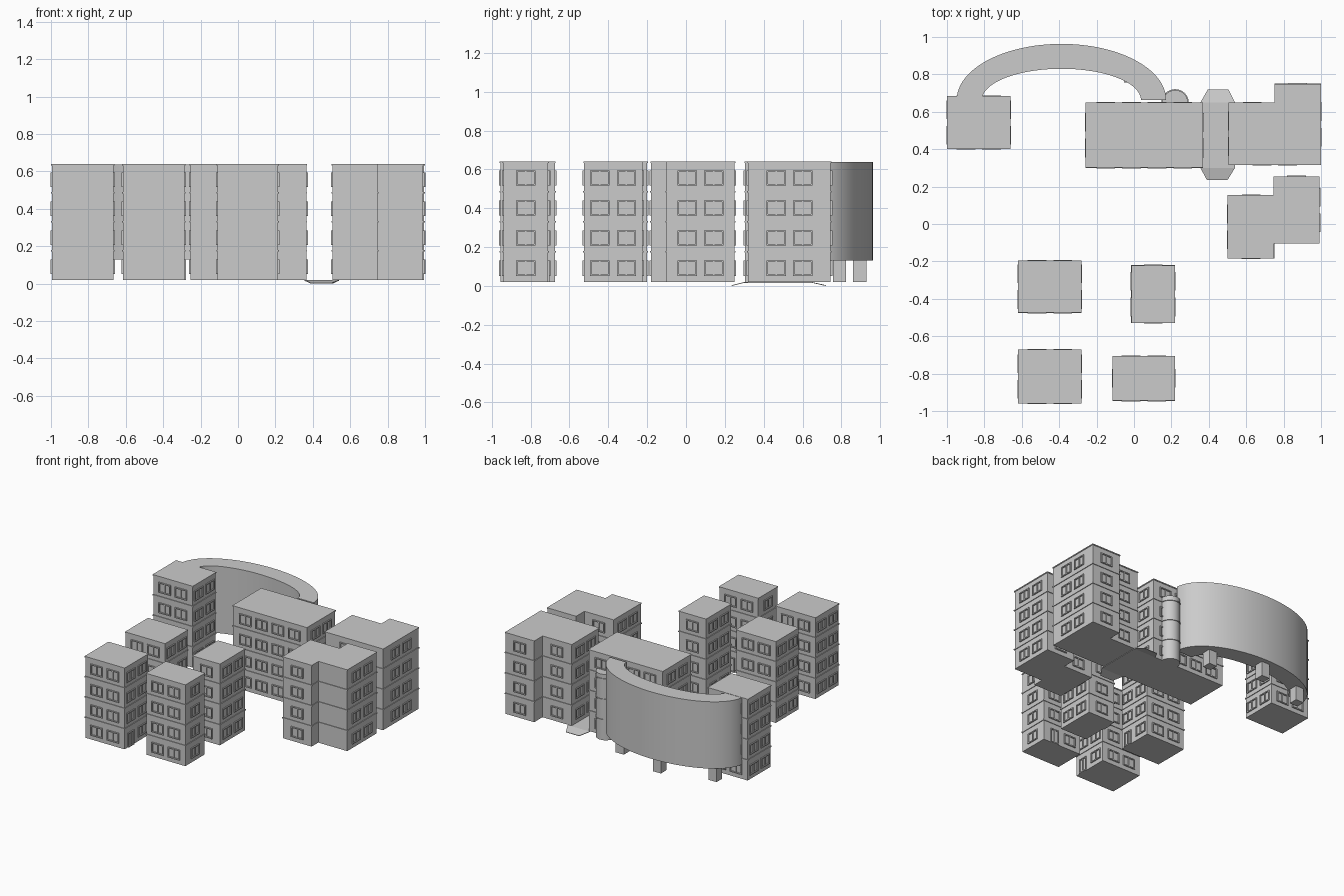
import bpy, bmesh
from math import sin, cos, pi
from mathutils import Vector, Matrix

if "Cube" in bpy.data.objects:
    bpy.data.objects.remove(bpy.data.objects["Cube"])

Z0, Z1 = 0.02, 0.64
FLOOR = (Z1 - Z0) / 4
UP = Vector((0, 0, 1))


def finish(bm, name, smooth=False):
    bmesh.ops.recalc_face_normals(bm, faces=bm.faces)
    me = bpy.data.meshes.new(name)
    bm.to_mesh(me)
    bm.free()
    ob = bpy.data.objects.new(name, me)
    bpy.context.collection.objects.link(ob)
    if smooth:
        bpy.context.view_layer.objects.active = ob
        ob.select_set(True)
        bpy.ops.object.shade_smooth_by_angle()
        ob.select_set(False)
    return ob


def box(bm, c, t, n, size):
    """Box with size along wall direction t, outward normal n and z."""
    m = Matrix((t * size[0], n * size[1], UP * size[2])).transposed().to_4x4()
    bmesh.ops.create_cube(bm, size=1, matrix=Matrix.Translation(c) @ m)


def prism(bm, pts, z0, z1):
    lo = [bm.verts.new((p[0], p[1], z0)) for p in pts]
    hi = [bm.verts.new((p[0], p[1], z1)) for p in pts]
    n = len(pts)
    bm.faces.new(lo[::-1])
    bm.faces.new(hi)
    for i in range(n):
        j = (i + 1) % n
        bm.faces.new((lo[i], lo[j], hi[j], hi[i]))


def edges(pts):
    """Yield start, direction, outward normal, length for a CCW outline."""
    for i, p in enumerate(pts):
        a, b = Vector((*p, 0)), Vector((*pts[(i + 1) % len(pts)], 0))
        t = (b - a).normalized()
        yield a, t, t.cross(UP), (b - a).length


def offset(pts, d):
    ns = [e[2] for e in edges(pts)]
    return [(p[0] + d * (ns[i - 1].x + ns[i].x), p[1] + d * (ns[i - 1].y + ns[i].y))
            for i, p in enumerate(pts)]


def window(bm, c, t, n, w=0.1, h=0.078):
    f, d = 0.008, 0.016
    for s in (-1, 1):
        box(bm, c + t * s * (w - f) / 2, t, n, (f, d, h))
        box(bm, c + UP * s * (h - f) / 2, t, n, (w - 2 * f, d, f))
    box(bm, c, t, n, (f, d * 0.8, h - 2 * f))


def building(name, pts, blank=(), door=None):
    pts = offset(pts, -0.005)
    bm = bmesh.new()
    prism(bm, pts, Z0, Z1 - 0.008)
    finish(bm, name + "_walls")
    # roof slab and floor bands
    bm = bmesh.new()
    prism(bm, offset(pts, 0.004), Z1 - 0.008, Z1)
    for k in (1, 2, 3):
        z = Z0 + k * FLOOR
        prism(bm, offset(pts, 0.005), z - 0.004, z + 0.004)
    finish(bm, name + "_roof_and_bands")
    # window frames
    bm = bmesh.new()
    for i, (a, t, n, length) in enumerate(edges(pts)):
        if i in blank or length < 0.16:
            continue
        count = 1 if length < 0.255 else 2 if length < 0.5 else 4
        for k in range(4):
            for j in range(count):
                c = a + t * (length / 2 + (j - (count - 1) / 2) * 0.137)
                c.z = Z0 + (k + 0.46) * FLOOR
                if i == door and k == 0 and j == 0:
                    c.z = Z0 + 0.055
                    window(bm, c, t, n, 0.07, 0.11)
                else:
                    window(bm, c, t, n)
    finish(bm, name + "_windows")


def rect(x0, x1, y0, y1):
    return [(x0, y0), (x1, y0), (x1, y1), (x0, y1)]


# Rectangular blocks
building("northwest_block", rect(-1.0, -0.66, 0.40, 0.685))
building("main_block", rect(-0.26, 0.37, 0.30, 0.65))
building("west_block", rect(-0.62, -0.28, -0.475, -0.195), door=1)
building("southwest_block", rect(-0.62, -0.28, -0.96, -0.67), door=1)
building("centre_block", rect(-0.015, 0.22, -0.53, -0.22), door=3)
building("south_block", rect(-0.115, 0.22, -0.945, -0.705), door=2)

# Stepped blocks
building("northeast_block", [(0.505, 0.315), (1.0, 0.315), (1.0, 0.75),
                             (0.75, 0.75), (0.75, 0.65), (0.505, 0.65)])
building("east_block", [(0.50, -0.185), (0.75, -0.185), (0.75, -0.105), (0.993, -0.105),
                        (0.993, 0.255), (0.745, 0.255), (0.745, 0.155), (0.50, 0.155)],
         blank=(2,))

# Curved raised wing
bm = bmesh.new()
N = 48
CX, CY = -0.388, 0.663
arc = [(CX + 0.56 * cos(pi * i / N), CY + 0.30 * sin(pi * i / N)) for i in range(N + 1)]
arc += [(CX + 0.425 * cos(pi * i / N), CY + 0.167 * sin(pi * i / N)) for i in range(N, -1, -1)]
prism(bm, arc, 0.13, 0.638)
finish(bm, "curved_wing", smooth=True)

# Pillars under the wing
for i, (x, y) in enumerate([(-0.02, 0.79), (-0.405, 0.895), (-0.80, 0.79)]):
    bm = bmesh.new()
    box(bm, Vector((x, y, 0.0775)), Vector((1, 0, 0)), Vector((0, 1, 0)), (0.068, 0.068, 0.115))
    finish(bm, f"pillar_{i + 1}")

# Round stair tower with floor bands
bm = bmesh.new()
def disc(r, z0, z1):
    prism(bm, [(0.22 + r * cos(2 * pi * i / 32), 0.648 + r * sin(2 * pi * i / 32))
               for i in range(32)], z0, z1)
disc(0.068, Z0, 0.52)
for k in (1, 2, 3):
    disc(0.073, Z0 + k * FLOOR - 0.004, Z0 + k * FLOOR + 0.004)
finish(bm, "stair_tower", smooth=True)

# Driveway through the gap, with a ramp at each end
bm = bmesh.new()
rows = [(0.235, 0.39, 0.50, 0.004), (0.30, 0.355, 0.54, 0.02),
        (0.65, 0.355, 0.54, 0.02), (0.72, 0.395, 0.505, 0.004)]
vs = [(bm.verts.new((a, y, z)), bm.verts.new((b, y, z))) for y, a, b, z in rows]
for p, q in zip(vs, vs[1:]):
    bm.faces.new((p[0], p[1], q[1], q[0]))
ramp = finish(bm, "driveway_ramp")
sol = ramp.modifiers.new("thickness", 'SOLIDIFY')
sol.thickness = 0.004
